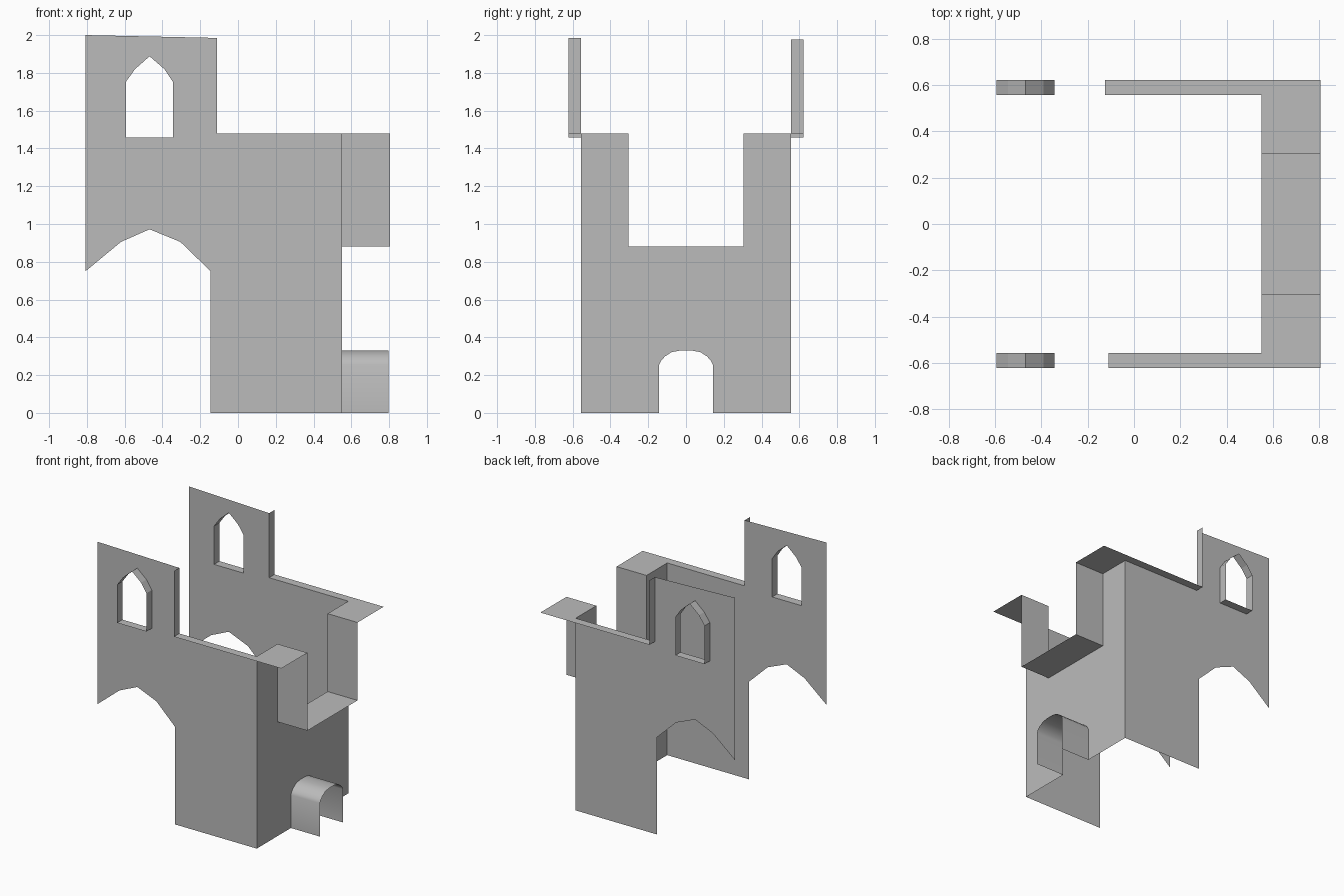
import bpy, bmesh
from mathutils import Vector

if "Cube" in bpy.data.objects:
    bpy.data.objects.remove(bpy.data.objects["Cube"], do_unlink=True)

stone = bpy.data.materials.new("plain grey stone")
stone.use_nodes = True
grey = (0.5, 0.5, 0.5, 1)
stone.diffuse_color = grey
stone.node_tree.nodes["Principled BSDF"].inputs["Base Color"].default_value = grey

WALL_Y, OUTER_Y = 0.557, 0.622
END_X, OUTER_X, LEFT_X = 0.55, 0.805, -0.807
TOP, NOTCH, NOTCH_Y = 1.48, 0.88, 0.305


def finish(name, bm):
    mesh = bpy.data.meshes.new(name)
    bm.to_mesh(mesh)
    bm.free()
    mesh.materials.append(stone)
    obj = bpy.data.objects.new(name, mesh)
    bpy.context.collection.objects.link(obj)
    return obj


def sheet(name, loops, place, normal):
    """Flat sheet bounded by the first loop, pierced by the others."""
    bm = bmesh.new()
    for loop in loops:
        verts = [bm.verts.new(place(*p)) for p in loop]
        for a, b in zip(verts, verts[1:] + verts[:1]):
            bm.edges.new((a, b))
    bmesh.ops.triangle_fill(bm, edges=bm.edges[:], use_beauty=True, normal=normal)
    bm.normal_update()
    wrong = [f for f in bm.faces if f.normal.dot(Vector(normal)) < 0]
    bmesh.ops.reverse_faces(bm, faces=wrong)
    return finish(name, bm)


def strip(name, path, place, sweep, closed=False, flip=False):
    """Ribbon made by sweeping a path sideways."""
    bm = bmesh.new()
    near = [bm.verts.new(place(*p)) for p in path]
    far = [bm.verts.new(v.co + Vector(sweep)) for v in near]
    count = len(path) if closed else len(path) - 1
    for i in range(count):
        j = (i + 1) % len(path)
        quad = (near[i], near[j], far[j], far[i])
        bm.faces.new(quad[::-1] if flip else quad)
    return finish(name, bm)


# Pointed window outline, counterclockwise from the sill
window = [(-0.594, 1.457), (-0.344, 1.457), (-0.344, 1.752), (-0.39, 1.82),
          (-0.468, 1.888), (-0.545, 1.82), (-0.594, 1.752)]
# Broken arch under the tall end of each wall
arch = [(LEFT_X, 0.75), (-0.62, 0.905), (-0.468, 0.972), (-0.305, 0.905), (-0.145, 0.75)]

# Long side walls with outward window reveals and top ledges
for label, side, step_x, step_z in (("front", -1, -0.11, 1.985), ("back", 1, -0.125, 1.977)):
    def place(x, z, side=side):
        return (x, side * WALL_Y, z)
    outline = arch + [(-0.145, 0), (END_X, 0), (END_X, TOP),
                      (step_x, TOP), (step_x, step_z), (LEFT_X, 2.0)]
    sweep = (0, side * (OUTER_Y - WALL_Y), 0)
    sheet(label + "_wall", [outline, window], place, (0, side, 0))
    strip(label + "_window_reveal", window, place, sweep, closed=True, flip=side < 0)
    strip(label + "_wall_ledge", [(step_x, step_z), (step_x, TOP), (OUTER_X, TOP)],
          place, sweep, flip=side < 0)

# End wall with a wide notch at the top and a rounded doorway
half_door = [(0.142, 0), (0.142, 0.255), (0.132, 0.277), (0.11, 0.3), (0.075, 0.322), (0.03, 0.33)]
door = [(-y, z) for y, z in half_door] + half_door[::-1]
parapet = [(-WALL_Y, TOP), (-NOTCH_Y, TOP), (-NOTCH_Y, NOTCH),
           (NOTCH_Y, NOTCH), (NOTCH_Y, TOP), (WALL_Y, TOP)]


def place_end(y, z):
    return (END_X, y, z)


end_outline = [(-WALL_Y, 0)] + door + [(WALL_Y, 0)] + parapet[::-1]
sheet("end_wall", [end_outline], place_end, (1, 0, 0))
strip("notched_parapet", parapet, place_end, (OUTER_X - END_X, 0, 0), flip=True)

# Rounded passage through the doorway
passage = strip("door_passage", door, place_end, (0.247, 0, 0), flip=True)
bpy.ops.object.select_all(action='DESELECT')
passage.select_set(True)
bpy.context.view_layer.objects.active = passage
bpy.ops.object.shade_smooth_by_angle(angle=0.9)
